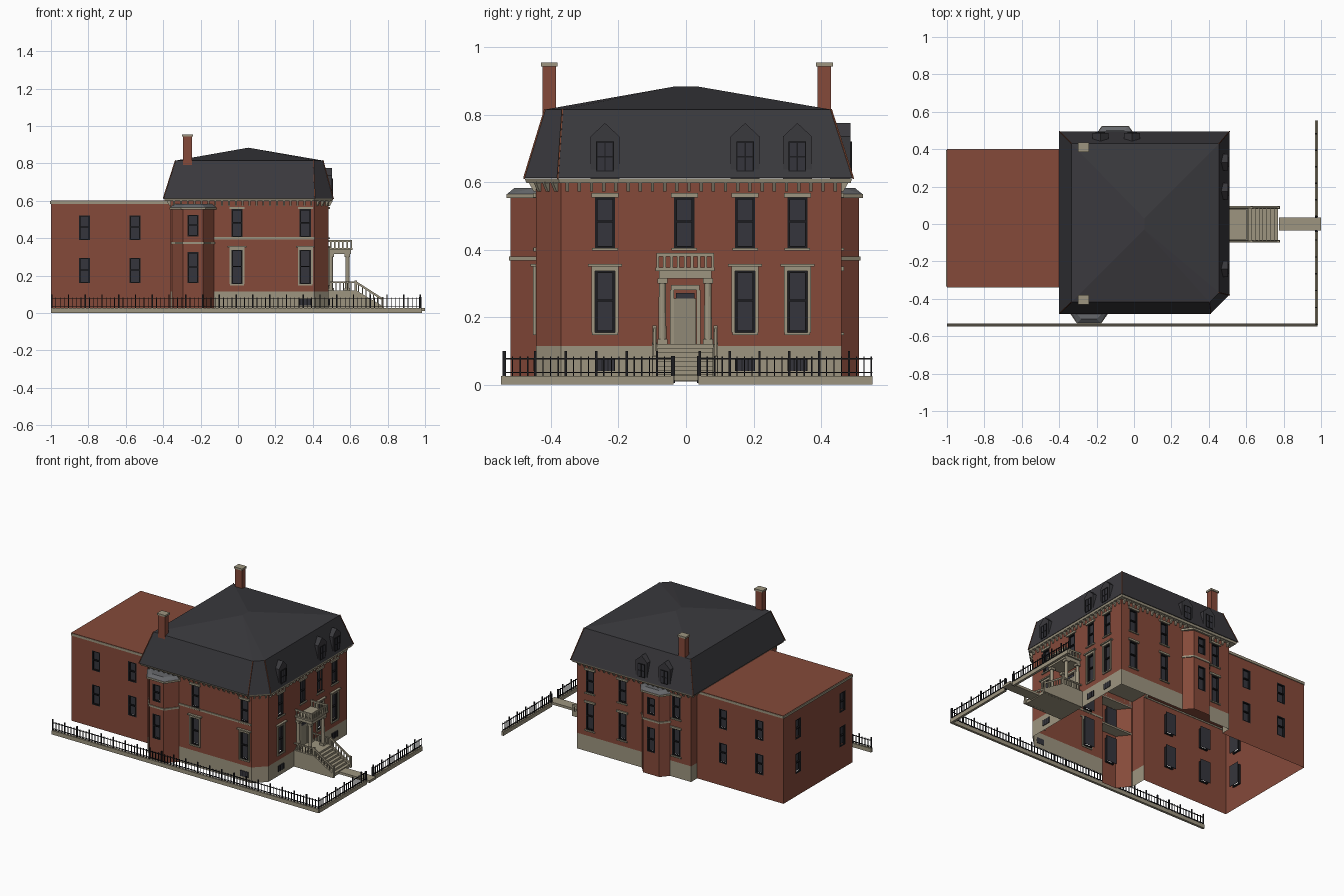
import bpy, bmesh
from math import radians, atan2
from mathutils import Matrix, Vector

if "Cube" in bpy.data.objects:
    bpy.data.objects.remove(bpy.data.objects["Cube"], do_unlink=True)

COLOURS = {
    "brick red": (0.235, 0.068, 0.042), "slate": (0.042, 0.041, 0.047),
    "limestone": (0.34, 0.30, 0.215), "dark glass": (0.036, 0.036, 0.045),
    "black iron": (0.012, 0.012, 0.014), "grey metal": (0.13, 0.135, 0.145),
    "copper": (0.20, 0.06, 0.03), "door paint": (0.28, 0.25, 0.18),
}
PART_COLOUR = {
    "brick_walls": "brick red", "wing_roof": "brick red", "chimneys": "brick red",
    "mansard_roof": "slate", "dormers": "slate", "window_glass": "dark glass",
    "window_frames": "black iron", "fence": "black iron", "bay_roofs": "grey metal",
    "hip_strips": "copper", "door": "door paint",
}
parts = {}


def mesh(part):
    return parts.setdefault(part, bmesh.new())


def hull(part, M, pts):
    bm = mesh(part)
    vs = [bm.verts.new(M @ Vector(p)) for p in pts]
    out = bmesh.ops.convex_hull(bm, input=vs)
    faces = {f for f in out["geom"] if isinstance(f, bmesh.types.BMFace)}
    edges = list({e for f in faces for e in f.edges})
    bmesh.ops.dissolve_limit(bm, angle_limit=0.01, verts=vs, edges=edges)


def box(part, M, x0, x1, y0, y1, z0, z1):
    hull(part, M, [(x, y, z) for x in (x0, x1) for y in (y0, y1) for z in (z0, z1)])


def bar(part, M, p, q, r):
    # square bar running between two points
    hull(part, M, [(e[0] + a, e[1] + b, e[2] + c) for e in (p, q)
                   for a in (-r, r) for b in (-r, r) for c in (-r, r)])


def column(part, M, x, y, z0, z1, r):
    bmesh.ops.create_cone(mesh(part), cap_ends=True, segments=12, radius1=r, radius2=r * 0.85,
                          depth=z1 - z0, matrix=M @ Matrix.Translation((x, y, (z0 + z1) / 2)))


def frame(x, y, deg):
    # facade space: x along the wall, y inward, z up
    return Matrix.Translation((x, y, 0)) @ Matrix.Rotation(radians(deg), 4, "Z")


def wall(part, M, u0, u1, z0, z1, holes=()):
    # thin sheet of wall, split around rectangular openings
    bm = mesh(part)
    us = sorted({u0, u1} | {min(max(u, u0), u1) for h in holes for u in h[:2]})
    zs = sorted({z0, z1} | {min(max(z, z0), z1) for h in holes for z in h[2:]})
    for a, b in zip(us, us[1:]):
        for c, d in zip(zs, zs[1:]):
            u, z = (a + b) / 2, (c + d) / 2
            if any(h[0] < u < h[1] and h[2] < z < h[3] for h in holes):
                continue
            bm.faces.new([bm.verts.new(M @ Vector((x, 0, w)))
                          for x, w in ((a, c), (b, c), (b, d), (a, d))])


def window(M, u, z0, z1, trim="none", hw=0.03):
    # recessed glass, dark sash, optional stone trim; returns the opening
    g = 0.008
    box("window_glass", M, u - hw - g, u + hw + g, 0.024, 0.026, z0, z1 + g)
    for s in (-1, 1):
        x = u + s * (hw - 0.004)
        box("window_frames", M, x - 0.004, x + 0.004, 0, 0.012, z0, z1)
    for z in (z0, (z0 + z1) / 2, z1 - 0.006):
        box("window_frames", M, u - hw, u + hw, 0, 0.012, z, z + 0.006)
    if trim != "none":
        box("window_trim", M, u - 0.038, u + 0.038, -0.008, 0.004, z0 - 0.008, z0)
        box("window_trim", M, u - 0.04, u + 0.04, -0.008, 0.004, z1, z1 + 0.013)
    if trim == "full":
        box("window_trim", M, u - 0.05, u + 0.05, -0.016, 0.004, z1 + 0.013, z1 + 0.021)
        for s in (-1, 1):
            x = u + s * (hw + 0.005)
            box("window_trim", M, x - 0.005, x + 0.005, -0.008, 0.004, z0, z1)
    return (u - hw, u + hw, z0, z1)


def basement_window(M, u):
    box("window_glass", M, u - 0.028, u + 0.028, -0.004, 0.002, 0.04, 0.078)
    for s in (-0.028, -0.009, 0.009, 0.028):
        box("window_frames", M, u + s - 0.002, u + s + 0.002, -0.006, 0, 0.04, 0.078)


def bay(M, c, front, back, depth):
    # three-sided bay with bands and a low metal roof; returns the opening behind it
    F = M @ Matrix.Translation((c, -depth, 0))
    holes = [window(F, 0, 0.16, 0.325), window(F, 0, 0.41, 0.525)]
    wall("brick_walls", F, -front, front, 0.01, 0.56, holes)
    for s in (-1, 1):
        p, q = Vector((c + s * front, -depth)), Vector((c + s * back, 0))
        d, m = q - p, (p + q) / 2
        S = M @ Matrix.Translation((m.x, m.y, 0)) @ Matrix.Rotation(atan2(d.y, d.x), 4, "Z")
        wall("brick_walls", S, -d.length / 2, d.length / 2, 0.01, 0.56)

    def slab(part, o, z0, z1, top):
        hull(part, M, [(c + s * (w + e), y, z) for s in (-1, 1) for z, e in ((z0, o), (z1, top))
                       for w, y in ((front, -depth - e), (back, 0))])
    slab("stone_bands", 0.005, 0.368, 0.38, 0.005)
    slab("stone_bands", 0.012, 0.553, 0.565, 0.012)
    slab("bay_roofs", 0.01, 0.565, 0.583, -0.012)
    return (c - back, c + back, 0, 0.56)


def dormer(M, u):
    # gabled dormer running back into the slope
    sides = [(-0.043, 0.61), (0.043, 0.61), (0.043, 0.735), (0, 0.775), (-0.043, 0.735)]
    hull("dormers", M, [(u + x, y, z) for x, z in sides for y in (0, 0.06)])
    box("window_glass", M, u - 0.024, u + 0.024, -0.003, 0.002, 0.635, 0.718)
    for x in (-0.024, 0, 0.024):
        box("window_frames", M, u + x - 0.002, u + x + 0.002, -0.005, 0, 0.635, 0.718)
    for z in (0.633, 0.675, 0.718):
        box("window_frames", M, u - 0.026, u + 0.026, -0.005, 0, z - 0.002, z + 0.002)


def main_face(M, u0, u1, holes):
    wall("brick_walls", M, u0, u1, 0.115, 0.6, holes)
    wall("foundation", M, u0, u1, 0.01, 0.115, holes)
    n = max(2, round((u1 - u0) / 0.036))
    for i in range(n):
        x = u0 + (i + 0.5) * (u1 - u0) / n
        hull("cornice", M, [(x + s, y, z) for s in (-0.005, 0.005)
                            for y, z in ((0, 0.572), (-0.006, 0.572), (0, 0.6), (-0.022, 0.6))])


# Main block
S, E, N, W = frame(0, -0.445, 0), frame(0.485, 0, 90), frame(0, 0.46, 180), frame(-0.36, 0, 270)
LOW, HIGH = (0.155, 0.337), (0.405, 0.555)
south = [bay(S, -0.24, 0.053, 0.113, 0.075)]
north = [bay(N, 0.10, 0.06, 0.105, 0.052)]
for u in (-0.005, 0.36):
    south += [window(S, u, *LOW, "full"), window(S, u, *HIGH, "plain")]
east = [window(E, -0.005, *HIGH, "plain")]
for u in (-0.24, 0.175, 0.33):
    east += [window(E, u, *LOW, "full"), window(E, u, *HIGH, "plain")]
    basement_window(E, u)
    dormer(frame(0.503, 0, 90), u)
basement_window(S, 0.36)
for u in (-0.39, -0.15, 0.25):
    north += [window(N, u, *LOW, "plain"), window(N, u, *HIGH, "plain")]
for u in (0.01, 0.18):
    dormer(frame(0, 0.487, 180), u)
main_face(S, -0.36, 0.41, south)
main_face(E, -0.37, 0.46, east)
main_face(N, -0.485, 0.36, north)
main_face(W, -0.46, 0.445, [(-0.395, 0.335, 0, 0.59)])
main_face(frame(0.4475, -0.4075, 45), -0.053, 0.053, [])
box("stone_bands", S, -0.127, 0.41, -0.006, 0.002, 0.394, 0.406)


# Cornice, mansard roof and copper hips
def outline(x0, x1, y0, y1, c, z):
    return [(x0, y0, z), (x1 - c, y0, z), (x1, y0 + c, z), (x1, y1, z), (x0, y1, z)]


I = Matrix()
eave = outline(-0.40, 0.51, -0.48, 0.495, 0.1, 0.612)
crown = outline(-0.335, 0.455, -0.418, 0.43, 0.052, 0.815)
hull("cornice", I, outline(-0.39, 0.505, -0.473, 0.488, 0.098, 0.598)
     + outline(-0.395, 0.508, -0.478, 0.492, 0.1, 0.611))
hull("mansard_roof", I, eave + crown + [(0.055, -0.03, 0.884), (0.055, 0.03, 0.884)])
for a, b in zip(eave, crown):
    bar("hip_strips", I, a, b, 0.002)
for y in (-0.405, 0.41):
    box("chimneys", I, -0.295, -0.245, y - 0.02, y + 0.02, 0.78, 0.945)
    box("chimney_caps", I, -0.3, -0.24, y - 0.025, y + 0.025, 0.943, 0.955)

# Rear wing
WING = [(frame(0, -0.335, 0), -1, -0.36, (-0.82, -0.55)),
        (frame(0, 0.395, 180), 0.36, 1, (0.82, 0.55)),
        (frame(-1, 0, 270), -0.395, 0.335, (-0.24, 0.23))]
for M, u0, u1, centres in WING:
    holes = [window(M, u, a, b) for u in centres for a, b in ((0.16, 0.295), (0.39, 0.522))]
    wall("brick_walls", M, u0, u1, 0.01, 0.6, holes)
    box("wing_cornice", M, u0, u1, -0.005, 0.003, 0.583, 0.598)
box("wing_roof", I, -1, -0.36, -0.338, 0.398, 0.592, 0.601)

# Entrance porch: door, columns, canopy with balustrade
box("door", E, -0.035, 0.03, -0.006, 0.002, 0.12, 0.255)
box("window_glass", E, -0.03, 0.025, -0.008, 0.002, 0.255, 0.272)
box("porch", E, -0.045, 0.04, -0.012, 0.002, 0.28, 0.295)
for s in (-0.042, 0.037):
    box("porch", E, s - 0.006, s + 0.006, -0.01, 0.002, 0.12, 0.28)
box("porch", E, -0.1, 0.095, -0.145, 0, 0.01, 0.12)
box("porch", E, -0.08, 0.075, -0.12, 0, 0.315, 0.337)
box("porch", E, -0.09, 0.085, -0.127, 0, 0.337, 0.347)
for x in (-0.07, 0.065):
    for y in (-0.1, -0.012):
        column("porch", E, x, y, 0.12, 0.315, 0.012)
        for z in (0.12, 0.3):
            box("porch", E, x - 0.015, x + 0.015, y - 0.015, y + 0.015, z, z + 0.015)
for s in (-0.084, 0.079):
    box("balustrade", E, s - 0.004, s + 0.004, -0.124, 0, 0.38, 0.39)
    for i in range(6):
        y = -0.12 + i * 0.022
        box("balustrade", E, s - 0.004, s + 0.004, y - 0.004, y + 0.004, 0.347, 0.382)
box("balustrade", E, -0.088, 0.083, -0.124, -0.116, 0.38, 0.39)
for i in range(9):
    x = -0.084 + i * 0.0204
    box("balustrade", E, x - 0.004, x + 0.004, -0.124, -0.116, 0.347, 0.382)

# Stairs with solid sides and handrails, then the garden path
for i in range(7):
    box("stairs", E, -0.085, 0.08, -0.165 - i * 0.02, -0.14, 0.01, 0.108 - i * 0.013)
for s in (-0.093, 0.088):
    hull("stairs", E, [(s + e, y, z) for e in (-0.007, 0.007)
                       for y, z in ((-0.14, 0.01), (-0.295, 0.01), (-0.14, 0.125), (-0.295, 0.033))])
    bar("stair_rails", E, (s, -0.145, 0.165), (s, -0.285, 0.075), 0.004)
    bar("stair_rails", E, (s, -0.145, 0.165), (s, 0, 0.165), 0.004)
    for y in [-0.02 - 0.02 * i for i in range(13)]:
        drop = max(0, -0.145 - y) * 0.64
        bar("stair_rails", E, (s, y, 0.118 - drop), (s, y, 0.163 - drop), 0.0025)
    for y, z in ((-0.145, 0.175), (-0.288, 0.085)):
        box("stair_rails", E, s - 0.006, s + 0.006, y - 0.006, y + 0.006, 0.02, z)
box("path", I, 0.775, 1, -0.035, 0.035, 0.012, 0.028)


# Iron fence on a low stone kerb
def fence(M, u0, u1):
    box("fence_kerb", M, u0, u1, -0.008, 0.008, 0, 0.026)
    for z in (0.036, 0.077):
        box("fence", M, u0, u1, -0.002, 0.002, z - 0.002, z + 0.002)
    n = round((u1 - u0) / 0.0225)
    for i in range(n + 1):
        x = u0 + 0.004 + i * (u1 - u0 - 0.008) / n
        post = i % 4 == 0
        r = 0.0035 if post else 0.0018
        box("fence", M, x - r, x + r, -r, r, 0.02, 0.1 if post else 0.084)


fence(frame(0, -0.54, 0), -1, 0.98)
for a, b in ((-0.54, -0.037), (0.037, 0.553)):
    fence(frame(0.975, 0, 90), a, b)
for y in (-0.038, 0.038):
    box("fence", I, 0.969, 0.981, y - 0.006, y + 0.006, 0.005, 0.085)

# Materials and finished objects
materials = {}
for name, rgb in COLOURS.items():
    m = materials[name] = bpy.data.materials.new(name)
    m.use_nodes = True
    m.diffuse_color = (*rgb, 1)
    m.node_tree.nodes["Principled BSDF"].inputs["Base Color"].default_value = (*rgb, 1)
for name, bm in parts.items():
    if name not in ("brick_walls", "foundation"):
        bmesh.ops.recalc_face_normals(bm, faces=bm.faces)
    me = bpy.data.meshes.new(name)
    bm.to_mesh(me)
    bm.free()
    me.materials.append(materials[PART_COLOUR.get(name, "limestone")])
    bpy.context.collection.objects.link(bpy.data.objects.new(name, me))
